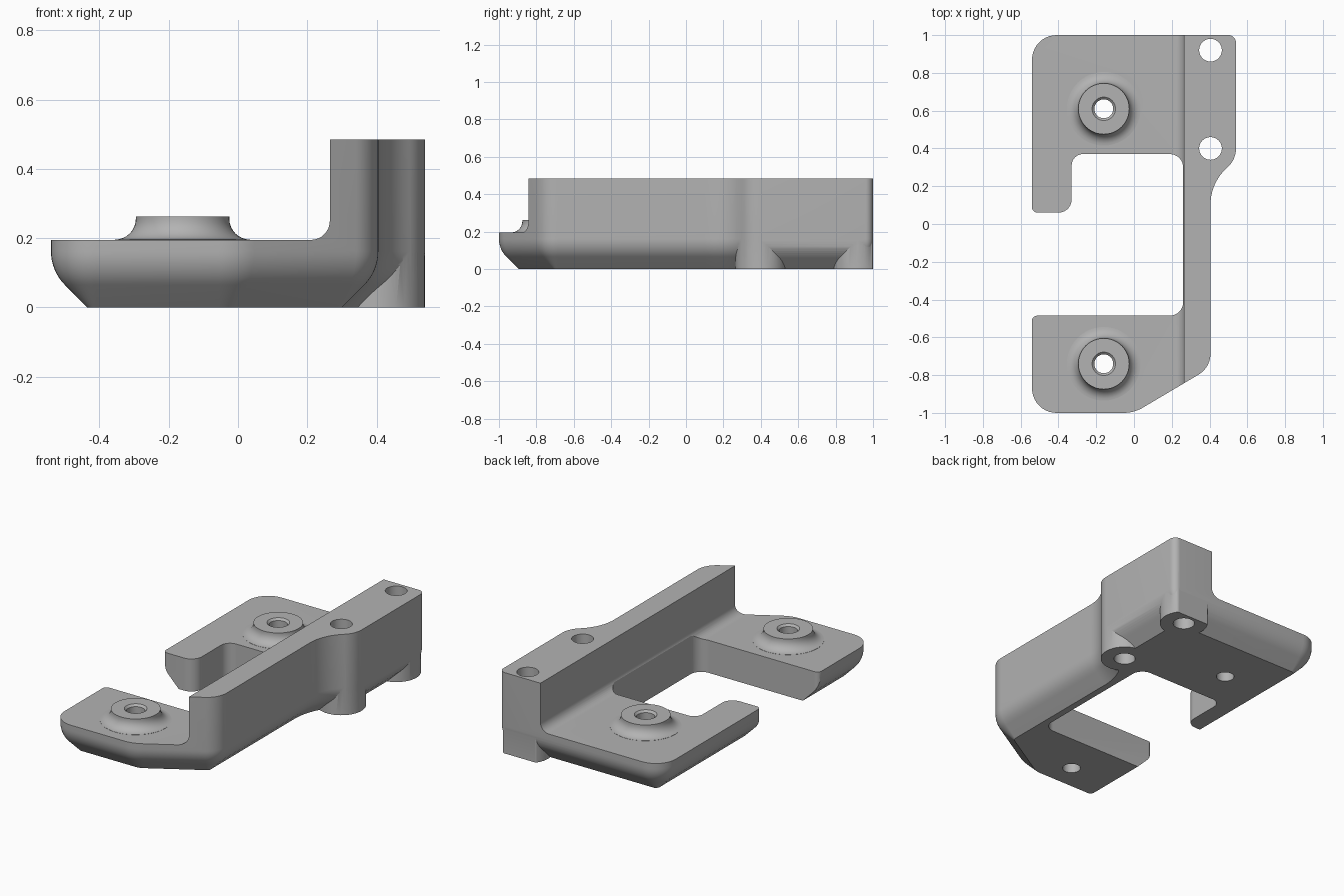
import bpy, bmesh, math
from mathutils import Vector, Matrix

if "Cube" in bpy.data.objects:
    bpy.data.objects.remove(bpy.data.objects["Cube"])

grey = bpy.data.materials.new("plain_grey")
grey.diffuse_color = (0.45, 0.45, 0.45, 1)
grey.use_nodes = True
grey.node_tree.nodes["Principled BSDF"].inputs["Base Color"].default_value = grey.diffuse_color


def loft(name, rings):
    """Closed solid through rings of equal point count."""
    bm = bmesh.new()
    rows = [[bm.verts.new(p) for p in ring] for ring in rings]
    n = len(rows[0])
    for a, b in zip(rows, rows[1:]):
        for i in range(n):
            j = (i + 1) % n
            bm.faces.new((a[i], a[j], b[j], b[i]))
    bm.faces.new(rows[0][::-1])
    bm.faces.new(rows[-1])
    bmesh.ops.recalc_face_normals(bm, faces=bm.faces)
    mesh = bpy.data.meshes.new(name)
    bm.to_mesh(mesh)
    bm.free()
    mesh.materials.append(grey)
    obj = bpy.data.objects.new(name, mesh)
    bpy.context.collection.objects.link(obj)
    return obj


def rounded(corners, inset=0.0, steps=10):
    """Counter-clockwise outline of (x, y, radius) corners, offset inwards."""
    out = []
    for i, (x, y, r) in enumerate(corners):
        cur = Vector((x, y))
        e1 = (cur - Vector(corners[i - 1][:2])).normalized()
        e2 = (Vector(corners[(i + 1) % len(corners)][:2]) - cur).normalized()
        n1, n2 = Vector((-e1.y, e1.x)), Vector((-e2.y, e2.x))
        v = cur + (n1 + n2) * inset / (1 + n1.dot(n2))
        turn = math.atan2(e1.x * e2.y - e1.y * e2.x, e1.dot(e2))
        side = 1 if turn > 0 else -1
        r = max(r - side * inset, 0.003)
        start = v - e1 * r * math.tan(abs(turn) / 2)
        centre = start + n1 * side * r
        for k in range(steps + 1):
            out.append(centre + Matrix.Rotation(turn * k / steps, 2) @ (start - centre))
    return out


def prism(name, outline, z0, z1):
    return loft(name, [[(p[0], p[1], z) for p in outline] for z in (z0, z1)])


def lathe(name, x, y, profile, n=48):
    """Solid of revolution from (radius, z) points."""
    return loft(name, [[(x + r * math.cos(k * math.tau / n), y + r * math.sin(k * math.tau / n), z)
                        for k in range(n)] for r, z in profile])


def combine(target, tool, operation):
    mod = target.modifiers.new("combine", 'BOOLEAN')
    mod.operation, mod.solver, mod.object = operation, 'EXACT', tool
    bpy.context.view_layer.objects.active = target
    bpy.ops.object.modifier_apply(modifier=mod.name)
    bpy.data.objects.remove(tool, do_unlink=True)


# Outer body with a chamfered and rounded lower edge
outline = [(-0.54, -1, 0.13), (0.0, -1, 0.2), (0.405, -0.76, 0.13), (0.405, 0.219, 0.262),
           (0.54, 0.3405, 0.134), (0.54, 1, 0.04), (-0.54, 1, 0.13)]
R = 0.137
edge = [(0.105, 0.0)]
for k in range(9):
    a = math.radians(45 * (1 - k / 8))
    edge.append((R * (1 - math.cos(a)), 0.162 - R * math.sin(a)))
edge.append((0.0, 0.485))
body = loft("bracket", [[(p.x, p.y, z) for p in rounded(outline, d)] for d, z in edge])

# Space above the plate, with a fillet up to the wall
step = [(-0.8, 0.8), (-0.8, 0.195)]
for k in range(9):
    a = math.radians(90 * k / 8)
    step.append((0.21 + 0.055 * math.sin(a), 0.25 - 0.055 * math.cos(a)))
step.append((0.265, 0.8))
combine(body, loft("step_cutter", [[(x, y, z) for x, z in step] for y in (-1.2, 1.2)]), 'DIFFERENCE')

# Opening between the two arms
notch = [(-0.8, -0.7, 0.01), (-0.541, -0.7, 0.01), (-0.541, -0.485, 0.03), (0.26, -0.485, 0.07),
         (0.26, 0.37, 0.07), (-0.33, 0.37, 0.06), (-0.33, 0.06, 0.07), (-0.541, 0.06, 0.03),
         (-0.541, 0.3, 0.01), (-0.8, 0.3, 0.01)]
combine(body, prism("notch_cutter", rounded(notch), -0.1, 0.7), 'DIFFERENCE')

# Screw columns reaching the floor under the wall
for y in (0.92, 0.4):
    ring = [(0.405 + 0.1345 * math.cos(k * math.tau / 64),
             min(y + 0.1345 * math.sin(k * math.tau / 64), 0.999)) for k in range(64)]
    combine(body, prism("screw_column", ring, 0, 0.25), 'UNION')
    combine(body, lathe("screw_hole", 0.405, y, [(0.06, -0.1), (0.06, 0.7)]), 'DIFFERENCE')

# Raised pads with flared feet and chamfered holes
for y in (0.61, -0.74):
    flare = [(0.195, 0.15)]
    for k in range(9):
        a = math.radians(90 * k / 8)
        flare.append((0.195 - 0.06 * math.sin(a), 0.256 - 0.06 * math.cos(a)))
    flare.append((0.135, 0.262))
    combine(body, lathe("pad", -0.16, y, flare), 'UNION')
    hole = [(0.05, -0.1), (0.05, 0.25), (0.062, 0.262), (0.062, 0.4)]
    combine(body, lathe("pad_hole", -0.16, y, hole), 'DIFFERENCE')

# Smooth curved faces, crisp edges
body.select_set(True)
bpy.context.view_layer.objects.active = body
bpy.ops.object.shade_smooth_by_angle(angle=math.radians(25))
